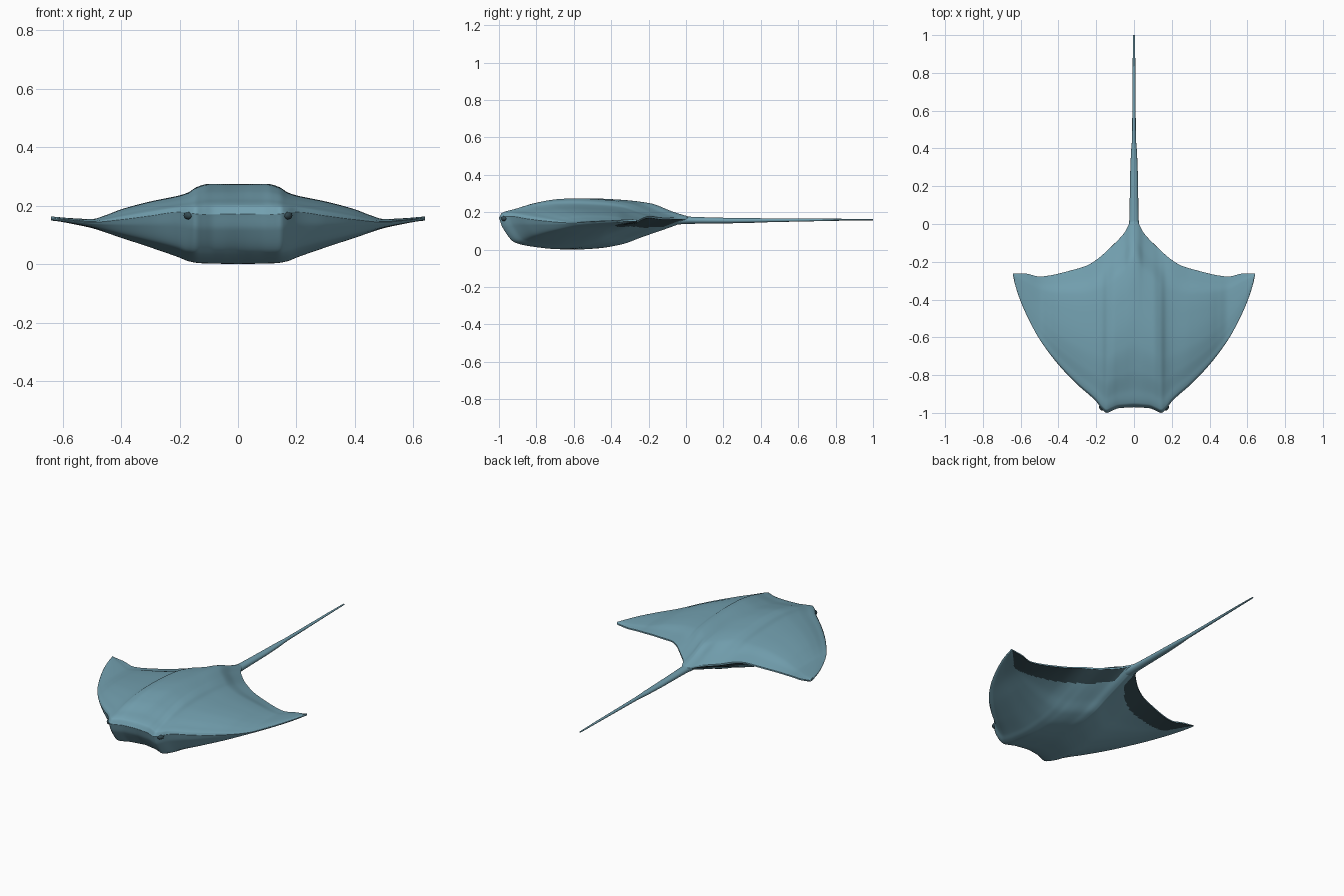
import bpy, math

if "Cube" in bpy.data.objects:
    bpy.data.objects.remove(bpy.data.objects["Cube"])

def material(name, col):
    m = bpy.data.materials.new(name)
    m.diffuse_color = (*col, 1)
    m.use_nodes = True
    m.node_tree.nodes["Principled BSDF"].inputs["Base Color"].default_value = m.diffuse_color
    return m

teal = material("teal_skin", (0.17, 0.35, 0.43))
dark = material("dark_margin", (0.035, 0.07, 0.085))

def curve(pts):
    """Smooth monotone interpolation through (x, y) points."""
    n = len(pts)
    d = [(pts[i+1][1]-pts[i][1]) / (pts[i+1][0]-pts[i][0]) for i in range(n-1)]
    m = [d[0]] + [0 if d[i-1]*d[i] <= 0 else 2*d[i-1]*d[i]/(d[i-1]+d[i])
                  for i in range(1, n-1)] + [d[-1]]
    def f(x):
        x = min(max(x, pts[0][0]), pts[-1][0])
        i = max(k for k in range(n-1) if pts[k][0] <= x)
        h = pts[i+1][0] - pts[i][0]
        s = (x - pts[i][0]) / h
        return ((2*s**3-3*s*s+1)*pts[i][1] + (s**3-2*s*s+s)*h*m[i]
                + (3*s*s-2*s**3)*pts[i+1][1] + (s**3-s*s)*h*m[i+1])
    return f

# Planform: front and rear edges against half-span
lead = curve([(0, -.97), (.08, -.975), (.12, -.99), (.145, -1), (.165, -.985), (.2, -.94),
              (.3, -.85), (.4, -.745), (.5, -.61), (.55, -.52), (.6, -.41), (.63, -.32), (.64, -.275)])
trail = curve([(0, .03), (.02, .01), (.05, -.045), (.1, -.1), (.2, -.19), (.25, -.22),
               (.35, -.25), (.45, -.273), (.5, -.278), (.58, -.262), (.64, -.262)])
# Heights across the span: rim, highest top, lowest belly
rim = curve([(0, .172), (.12, .17), (.2, .178), (.3, .165), (.4, .152), (.5, .143), (.55, .147), (.64, .157)])
crest = curve([(0, .274), (.1, .274), (.14, .264), (.17, .245), (.2, .235), (.3, .214),
               (.4, .187), (.45, .168), (.5, .154), (.57, .157), (.64, .163)])
belly = curve([(0, 0), (.13, .003), (.17, .01), (.2, .022), (.3, .057), (.4, .09),
               (.5, .123), (.57, .138), (.64, .151)])
# Chordwise fullness, nose to tail
top_fill = curve([(0, 0), (.02, .28), (.1, .5), (.2, .76), (.35, .97), (.45, 1), (.62, .93),
                  (.78, .74), (.9, .3), (1, 0)])
low_fill = curve([(0, 0), (.02, .3), (.1, .8), (.2, .92), (.36, 1), (.5, .96), (.63, .83),
                  (.74, .6), (.86, .36), (1, .06)])

# Body with wings: one closed ring per span station
SPAN, CHORD = 180, 80
verts, faces, mats = [], [], []
ring = 2 * CHORD
for i in range(SPAN + 1):
    x = .64 * (1 - 2*i/SPAN)
    a = abs(x)
    for j in range(ring):
        under = j > CHORD
        u = (ring - j if under else j) / CHORD
        t = .5 - .5*math.cos(math.pi*u)
        y = lead(a) + t*(trail(a) - lead(a))
        if under:
            z = rim(a) - (rim(a) - belly(a)) * low_fill(t)
        else:
            z = rim(a) + (crest(a) - rim(a)) * top_fill(t)
            if t == 1:
                z -= .008
        verts.append((x, y, z))
for i in range(SPAN):
    for j in range(ring):
        k = (j + 1) % ring
        f = (i*ring + j, i*ring + k, (i+1)*ring + k, (i+1)*ring + j)
        faces.append(f)
        cx = abs(sum(verts[v][0] for v in f) / 4)
        cy = sum(verts[v][1] for v in f) / 4
        # dark band under the rear edge of each wing
        width = .1 * min(1, (.64 - cx) / .1)
        mats.append(1 if j >= CHORD and cx > .035 and cy > trail(cx) - width else 0)
faces += [tuple(reversed(range(ring))), tuple(range(SPAN*ring, (SPAN+1)*ring))]
mats += [0, 0]

def build(name, verts, faces, mats=None):
    me = bpy.data.meshes.new(name)
    me.from_pydata(verts, [], faces)
    me.materials.append(teal)
    me.materials.append(dark)
    if mats:
        me.polygons.foreach_set("material_index", mats)
    ob = bpy.data.objects.new(name, me)
    bpy.context.collection.objects.link(ob)
    bpy.context.view_layer.objects.active = ob
    ob.select_set(True)
    bpy.ops.object.mode_set(mode='EDIT')
    bpy.ops.mesh.select_all(action='SELECT')
    bpy.ops.mesh.normals_make_consistent(inside=False)
    bpy.ops.object.mode_set(mode='OBJECT')
    bpy.ops.object.shade_smooth_by_angle(angle=math.radians(60))
    ob.select_set(False)
    return ob

build("body", verts, faces, mats)

# Whip tail: y, half width, half height, centre height
stations = [(-.12, .03, .025, .157), (-.04, .032, .022, .157), (.02, .025, .019, .157),
            (.1, .023, .017, .156), (.25, .021, .014, .155), (.38, .016, .012, .156),
            (.45, .010, .010, .157), (.6, .009, .008, .158), (.85, .007, .005, .16), (1, .005, .003, .16)]
N = 16
tv = [(w*math.cos(2*math.pi*k/N), y, z + h*math.sin(2*math.pi*k/N))
      for y, w, h, z in stations for k in range(N)]
tf = [(s*N+k, s*N+(k+1) % N, (s+1)*N+(k+1) % N, (s+1)*N+k)
      for s in range(len(stations)-1) for k in range(N)]
tf += [tuple(range(N)), tuple(range((len(stations)-1)*N, len(stations)*N))]
build("tail", tv, tf)

# Eyes at the front corners
for side in (-1, 1):
    bpy.ops.mesh.primitive_uv_sphere_add(segments=20, ring_count=12, radius=1,
                                         location=(side*.17, -.974, .166))
    eye = bpy.context.object
    eye.name = "eye_left" if side < 0 else "eye_right"
    eye.scale = (.018, .012, .013)
    eye.rotation_euler.z = side * math.radians(40)
    eye.data.materials.append(dark)
    bpy.ops.object.shade_smooth_by_angle()
    eye.select_set(False)
